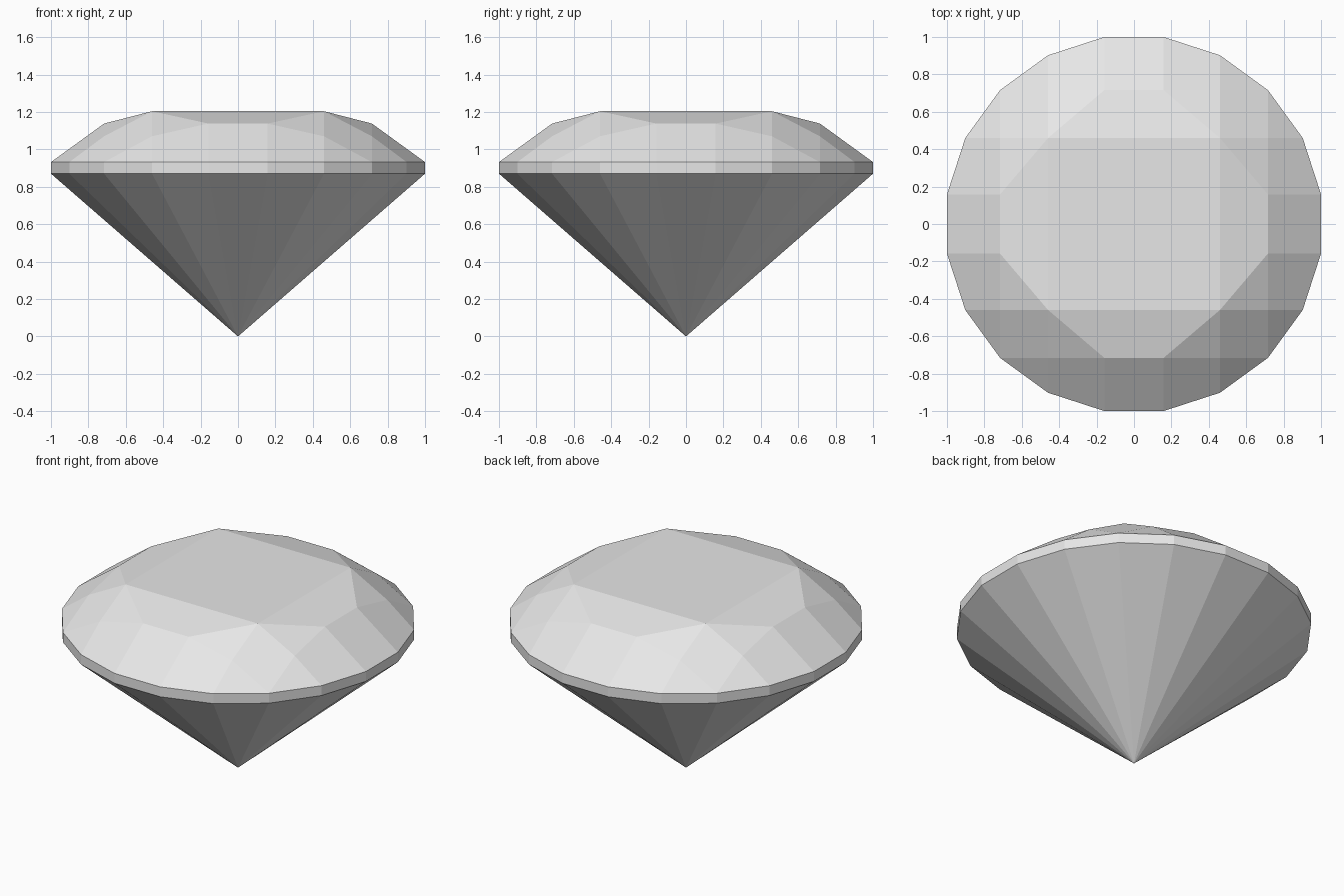
import bpy, bmesh
from math import sin, cos, radians
from mathutils import Matrix, Vector

old = bpy.data.objects.get("Cube")
if old:
    bpy.data.objects.remove(old, do_unlink=True)

SIDES = 20
STEP = 360 / SIDES
RADIUS = 1 / cos(radians(STEP / 2))      # flat sides touch x, y = +-1
GIRDLE_LOW, GIRDLE_HIGH = 0.87, 0.932
SHOULDER, LIP, TABLE = 1.07, 1.138, 1.204

# Lattice distances shared by the girdle corners and the crown facets
A, B, C, D, E = [RADIUS * sin(radians(STEP * (k + 0.5))) for k in range(5)]

stone = bpy.data.materials.new("pale_grey_stone")
stone.use_nodes = True
stone.diffuse_color = (0.8, 0.8, 0.8, 1)
stone.node_tree.nodes["Principled BSDF"].inputs["Base Color"].default_value = (0.8, 0.8, 0.8, 1)

bm = bmesh.new()


def facet(points):
    bm.faces.new([bm.verts.new(p) for p in points])


def turned(points, quarter):
    turn = Matrix.Rotation(radians(90 * quarter), 3, "Z")
    return [turn @ Vector(p) for p in points]


# Table: the flat square on top
facet([(B, B, TABLE), (-B, B, TABLE), (-B, -B, TABLE), (B, -B, TABLE)])

# Crown facets lying on a mirror line, then those that come in mirrored pairs
lip_facet = [(B, B, TABLE), (A, C, LIP), (-A, C, LIP), (-B, B, TABLE)]
main_facet = [(A, C, LIP), (A, E, GIRDLE_HIGH), (-A, E, GIRDLE_HIGH), (-A, C, LIP)]
corner_facet = [(B, B, TABLE), (C, B, SHOULDER), (C, C, GIRDLE_HIGH), (B, C, SHOULDER)]
star_facet = [(B, B, TABLE), (B, C, SHOULDER), (A, C, LIP)]
side_facet = [(A, C, LIP), (B, C, SHOULDER), (B, D, GIRDLE_HIGH), (A, E, GIRDLE_HIGH)]
break_facet = [(B, C, SHOULDER), (C, C, GIRDLE_HIGH), (B, D, GIRDLE_HIGH)]
for quarter in range(4):
    for points in (lip_facet, main_facet, corner_facet):
        facet(turned(points, quarter))
    for points in (star_facet, side_facet, break_facet):
        facet(turned(points, quarter))
        facet(turned([(-x, y, z) for x, y, z in points], quarter))

# Girdle band and pavilion point
for k in range(SIDES):
    ends = [radians(STEP * (k + s)) for s in (-0.5, 0.5)]
    (x1, y1), (x2, y2) = [(RADIUS * cos(t), RADIUS * sin(t)) for t in ends]
    facet([(x1, y1, GIRDLE_LOW), (x2, y2, GIRDLE_LOW),
           (x2, y2, GIRDLE_HIGH), (x1, y1, GIRDLE_HIGH)])
    facet([(0, 0, 0), (x2, y2, GIRDLE_LOW), (x1, y1, GIRDLE_LOW)])

# Weld the facets into one closed, flat-shaded stone
bmesh.ops.remove_doubles(bm, verts=bm.verts[:], dist=0.0005)
bmesh.ops.recalc_face_normals(bm, faces=bm.faces[:])
mesh = bpy.data.meshes.new("cut_gemstone")
bm.to_mesh(mesh)
bm.free()
mesh.materials.append(stone)
gem = bpy.data.objects.new("cut_gemstone", mesh)
bpy.context.collection.objects.link(gem)
